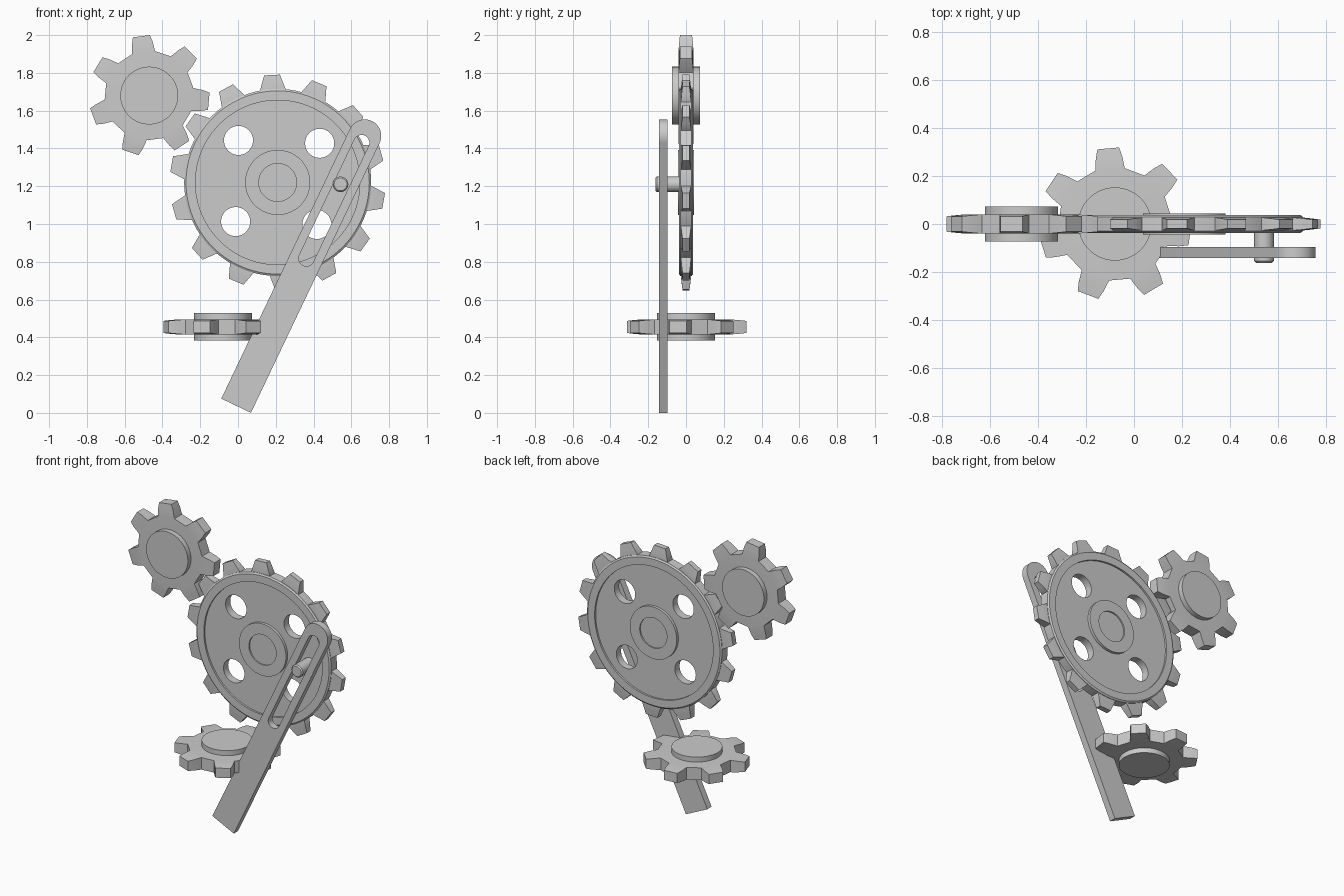
import bpy, bmesh, math
from mathutils import Matrix, Vector

if "Cube" in bpy.data.objects:
    bpy.data.objects.remove(bpy.data.objects["Cube"])

grey = bpy.data.materials.new("light_grey")
grey.diffuse_color = (0.6, 0.6, 0.6, 1)
grey.use_nodes = True
grey.node_tree.nodes["Principled BSDF"].inputs["Base Color"].default_value = grey.diffuse_color
UPRIGHT = Matrix.Rotation(math.pi / 2, 4, 'X')   # local z turns to the front (-y)


def finish(bm, name, matrix=Matrix()):
    bmesh.ops.transform(bm, matrix=matrix, verts=bm.verts)
    bmesh.ops.recalc_face_normals(bm, faces=bm.faces)
    me = bpy.data.meshes.new(name)
    bm.to_mesh(me)
    bm.free()
    me.materials.append(grey)
    ob = bpy.data.objects.new(name, me)
    bpy.context.collection.objects.link(ob)
    return ob


def polar(r, a, z=0.0):
    return Vector((r * math.cos(a), r * math.sin(a), z))


def lathe(name, profile, matrix, n=64):
    """Solid of revolution about local z from (radius, z) points, capped at both ends."""
    bm = bmesh.new()
    rings = [[bm.verts.new(polar(r, 2 * math.pi * i / n, z)) for i in range(n)] for r, z in profile]
    for a, b in zip(rings, rings[1:]):
        for i in range(n):
            j = (i + 1) % n
            bm.faces.new((a[i], a[j], b[j], b[i]))
    bm.faces.new(rings[0])
    bm.faces.new(rings[-1])
    return finish(bm, name, matrix)


def prism(name, points, z0, z1, matrix):
    bm = bmesh.new()
    low = [bm.verts.new((x, y, z0)) for x, y in points]
    high = [bm.verts.new((x, y, z1)) for x, y in points]
    bm.faces.new(low)
    bm.faces.new(high)
    for i in range(len(low)):
        j = (i + 1) % len(low)
        bm.faces.new((low[i], low[j], high[j], high[i]))
    return finish(bm, name, matrix)


def gear(name, teeth, phase, flank, matrix):
    """Toothed disc; flank lists (radius, half angle in degrees, half thickness) from root to tip."""
    bm = bmesh.new()
    outline = [(r, -a, h) for r, a, h in flank] + [(r, a, h) for r, a, h in reversed(flank)]
    k = len(outline)
    top, bottom = [], []
    for t in range(teeth):
        base = phase + 360 * t / teeth
        for r, a, h in outline:
            top.append(bm.verts.new(polar(r, math.radians(base + a), h)))
            bottom.append(bm.verts.new(polar(r, math.radians(base + a), -h)))
    for side in (top, bottom):
        bm.faces.new([v for i, v in enumerate(side) if i % k in (0, k - 1)])
        for t in range(teeth):
            tooth = side[t * k:(t + 1) * k]
            for i in range(k // 2 - 1):
                bm.faces.new((tooth[i], tooth[i + 1], tooth[k - 2 - i], tooth[k - 1 - i]))
    for i in range(len(top)):
        j = (i + 1) % len(top)
        bm.faces.new((top[i], top[j], bottom[j], bottom[i]))
    return finish(bm, name, matrix)


def cut(target, cutter):
    mod = target.modifiers.new("cut", 'BOOLEAN')
    mod.operation = 'DIFFERENCE'
    mod.solver = 'EXACT'
    mod.object = cutter
    bpy.context.view_layer.objects.active = target
    bpy.ops.object.modifier_apply(modifier=mod.name)
    bpy.data.objects.remove(cutter)


# Two small gears with raised hubs: one upright, one lying flat
small = [(0.237, 15, 0.04), (0.285, 11.2, 0.036), (0.32, 8.2, 0.032)]
for label, phase, mat in (
        ("upright_gear", 97.5, Matrix.Translation((-0.47, 0, 1.68)) @ UPRIGHT),
        ("flat_gear", 95, Matrix.Translation((-0.08, 0, 0.455)))):
    gear(label, 7, phase, small, mat)
    lathe(label + "_hub", [(0.153, -0.073), (0.153, 0.073)], mat)

# Large wheel: recessed web, rim, hub and four round holes
wheel_at = Matrix.Translation((0.21, 0, 1.22)) @ UPRIGHT
half = [(0.10, 0.034), (0.10, 0.043), (0.172, 0.043), (0.172, 0.025),
        (0.435, 0.025), (0.435, 0.037), (0.485, 0.037), (0.495, 0.03)]
wheel = lathe("wheel", half + [(r, -z) for r, z in reversed(half)], wheel_at, 96)
for i in range(4):
    spot = Matrix.Translation(polar(0.304, math.radians(43 + 90 * i)))
    cut(wheel, lathe("hole_cutter", [(0.077, -0.2), (0.077, 0.2)], wheel_at @ spot, 48))

# Wheel teeth: a toothed ring made as single tapered blocks
for i in range(14):
    a = math.radians(93 + 360 * i / 14)
    bm = bmesh.new()
    loops = []
    for r, w, h in ((0.47, 8, 0.027), (0.497, 7.8, 0.027), (0.535, 5.8, 0.023), (0.571, 4.2, 0.018)):
        w = math.radians(w)
        loops.append([bm.verts.new(polar(r, a + s * w, z * h))
                      for s, z in ((-1, -1), (1, -1), (1, 1), (-1, 1))])
    for p, q in zip(loops, loops[1:]):
        for j in range(4):
            bm.faces.new((p[j], p[(j + 1) % 4], q[(j + 1) % 4], q[j]))
    bm.faces.new(loops[0])
    bm.faces.new(loops[-1])
    finish(bm, "wheel_tooth", wheel_at)

# Crank pin standing out from the wheel through the slot
pin_at = Matrix.Translation((0.543, 0, 1.21)) @ UPRIGHT
lathe("crank_pin", [(0.041, 0.0), (0.041, 0.154), (0.034, 0.162)], pin_at, 32)

# Slotted rocker arm, built along local x and tilted
L, W = 1.583, 0.087
arm_at = (Matrix.Translation((-0.01, 0, 0.038)) @ UPRIGHT
          @ Matrix.Rotation(math.radians(64.5), 4, 'Z'))


def half_round(cx, r, start, n=16):
    return [(cx + r * math.cos(start + math.pi * i / n), r * math.sin(start + math.pi * i / n))
            for i in range(n + 1)]


quarter = math.pi / 2
arm = prism("slotted_arm", [(0, W), (0, -W)] + half_round(L, W, -quarter), 0.097, 0.142, arm_at)
cut(arm, prism("slot_cutter", half_round(L - 0.04, 0.041, -quarter)
               + half_round(L - 0.719, 0.041, quarter), 0.0, 0.25, arm_at))

# Smooth round surfaces, keep edges sharp
bpy.ops.object.select_all(action='DESELECT')
for ob in bpy.context.scene.objects:
    ob.select_set(True)
    bpy.context.view_layer.objects.active = ob
bpy.ops.object.shade_smooth_by_angle(angle=math.radians(25))
